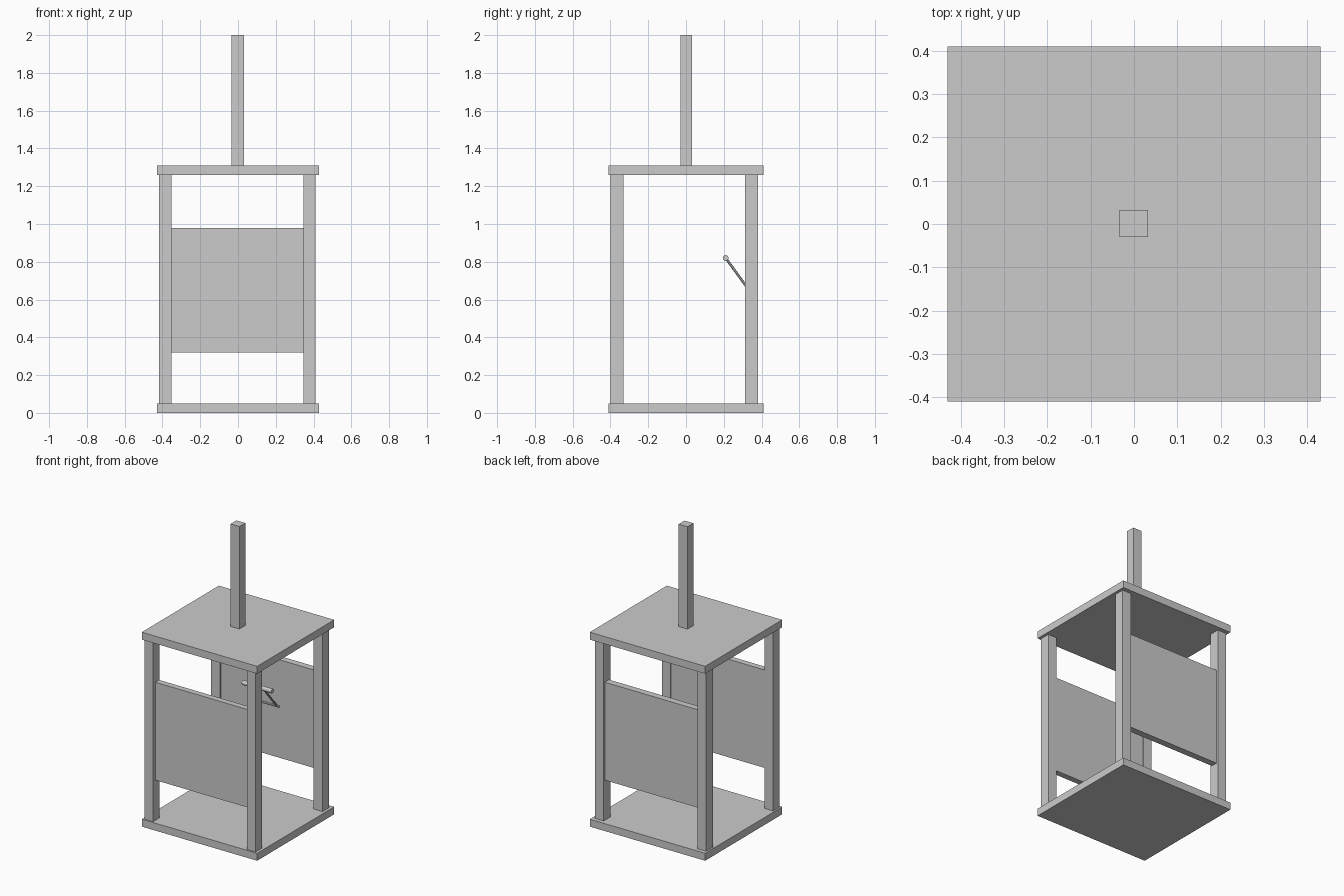
import bpy
from mathutils import Vector

if "Cube" in bpy.data.objects:
    bpy.data.objects.remove(bpy.data.objects["Cube"])


def box(name, x, y, z):
    """Box from (min, max) ranges on each axis."""
    r = (x, y, z)
    bpy.ops.mesh.primitive_cube_add(size=1, location=[(a + b) / 2 for a, b in r])
    ob = bpy.context.object
    ob.name = name
    ob.scale = [b - a for a, b in r]
    bpy.ops.object.transform_apply(location=False, rotation=False, scale=True)
    return ob


def rod(name, a, b, radius, sides):
    """Straight rod between two points."""
    a, b = Vector(a), Vector(b)
    d = b - a
    bpy.ops.mesh.primitive_cylinder_add(vertices=sides, radius=radius,
                                        depth=d.length, location=(a + b) / 2)
    ob = bpy.context.object
    ob.name = name
    ob.rotation_euler = d.to_track_quat('Z', 'Y').to_euler()
    bpy.ops.object.shade_smooth_by_angle()
    return ob


# Floor and roof slabs
for name, z in (("floor_slab", (0, 0.05)), ("roof_slab", (1.26, 1.31))):
    box(name, (-0.43, 0.43), (-0.41, 0.41), z)

# Hanging pole on the roof
box("roof_pole", (-0.034, 0.032), (-0.03, 0.032), (1.31, 2.0))

# Corner posts
for side, x in (("left", (-0.418, -0.353)), ("right", (0.346, 0.411))):
    for end, y in (("front", (-0.40, -0.33)), ("back", (0.312, 0.382))):
        box(f"{end}_{side}_post", x, y, (0.05, 1.26))

# Front and back panels
box("front_panel", (-0.353, 0.346), (-0.375, -0.335), (0.32, 0.98))
box("back_panel", (-0.353, 0.346), (0.325, 0.37), (0.32, 0.98))

# Handle on the inside of the back panel
rod("handle_grip", (-0.11, 0.21, 0.82), (0.11, 0.21, 0.82), 0.015, 16)
rod("handle_base", (-0.08, 0.322, 0.665), (0.08, 0.322, 0.665), 0.007, 8)
for side, s in (("left", -1), ("right", 1)):
    rod(f"handle_{side}_strut", (s * 0.04, 0.21, 0.82),
        (s * 0.065, 0.325, 0.662), 0.007, 8)
